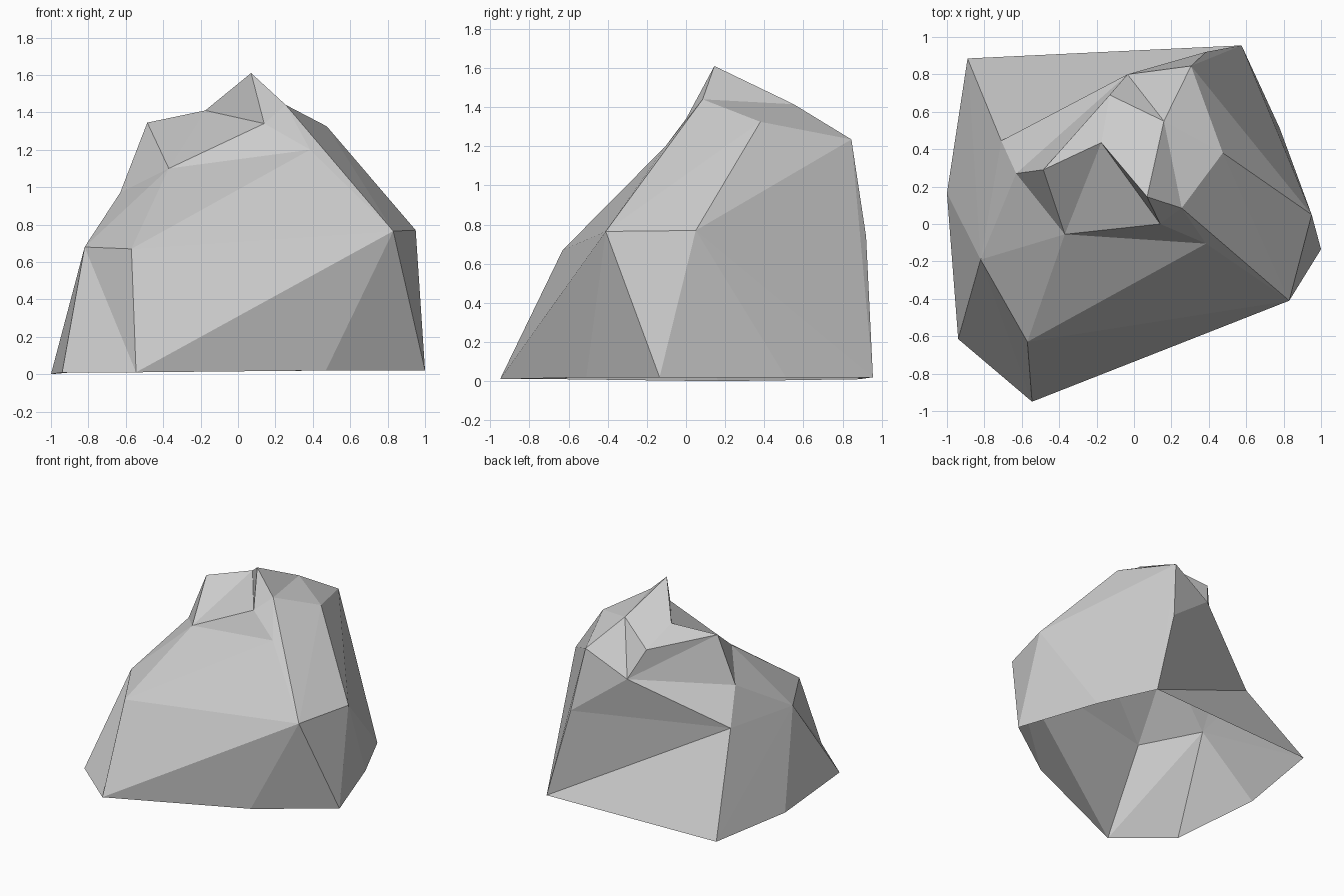
import bpy
import bmesh

cube = bpy.data.objects.get("Cube")
if cube:
    bpy.data.objects.remove(cube, do_unlink=True)

# Corner points of the boulder, from the ground ring up to the peak
corners = {
    # open ground ring
    "base_nw": (-.89, .885, .01), "base_ne": (.575, .955, .02),
    "base_ene": (.78, .51, .02), "base_e": (1, -.135, .02),
    "base_se": (.47, -.51, .02), "base_s": (-.545, -.95, .01),
    "base_sw": (-.94, -.615, .01), "base_w": (-1, .165, 0),
    # waist
    "waist_e": (.95, .05, .77), "waist_se": (.83, -.41, .765),
    "waist_s": (-.57, -.63, .67), "waist_sw": (-.82, -.19, .68),
    "waist_nw": (-.71, .445, .71), "waist_ne": (.385, .92, .74),
    # broken upper ledges
    "ledge_w": (-.63, .27, .97), "ledge_n": (-.035, .8, 1.06),
    "step": (-.13, .69, 1.28), "fold": (.385, -.105, 1.2),
    "spur_foot": (-.37, -.055, 1.1), "spur_w": (-.485, .29, 1.345),
    "spur_e": (.14, 0, 1.34), "saddle": (-.175, .435, 1.41),
    # crest
    "crest_e": (.475, .38, 1.325), "crest_n": (.305, .845, 1.235),
    "ridge": (.16, .55, 1.415), "shoulder": (.255, .085, 1.44),
    "peak": (.07, .145, 1.61),
}

bm = bmesh.new()
verts = {name: bm.verts.new(co) for name, co in corners.items()}


def fan(hub, rim, closed=False):
    """Flat triangles spreading from one corner to a run of neighbours."""
    names = rim.split()
    if closed:
        names.append(names[0])
    for a, b in zip(names, names[1:]):
        bm.faces.new((verts[hub], verts[a], verts[b]))


# Lower flanks
fan("waist_sw", "base_sw base_s waist_s spur_foot ledge_w waist_nw base_nw base_w", True)
fan("waist_se", "base_s waist_s fold shoulder crest_e waist_e base_e base_se", True)
fan("waist_e", "base_ne base_ene base_e")
fan("waist_nw", "base_nw base_ne waist_ne ledge_n ledge_w")
# Upper facets
fan("crest_n", "waist_e crest_e ridge ledge_n waist_ne base_ne", True)
fan("ridge", "ledge_n step peak shoulder crest_e")
fan("saddle", "step peak")
# Broken spur
fan("spur_foot", "waist_s fold spur_e saddle spur_w ledge_w")
fan("spur_w", "ledge_w ledge_n step saddle")
fan("spur_e", "saddle peak shoulder fold")

# Make every facet face outward
bmesh.ops.recalc_face_normals(bm, faces=bm.faces[:])
bm.normal_update()
if sum(f.normal.z * f.calc_area() for f in bm.faces) < 0:
    bmesh.ops.reverse_faces(bm, faces=bm.faces[:])

mesh = bpy.data.meshes.new("boulder")
bm.to_mesh(mesh)
bm.free()

# Plain grey stone
stone = bpy.data.materials.new("grey_stone")
stone.use_nodes = True
grey = (.6, .6, .6, 1)
stone.diffuse_color = grey
stone.node_tree.nodes["Principled BSDF"].inputs["Base Color"].default_value = grey
mesh.materials.append(stone)

boulder = bpy.data.objects.new("boulder", mesh)
bpy.context.collection.objects.link(boulder)
